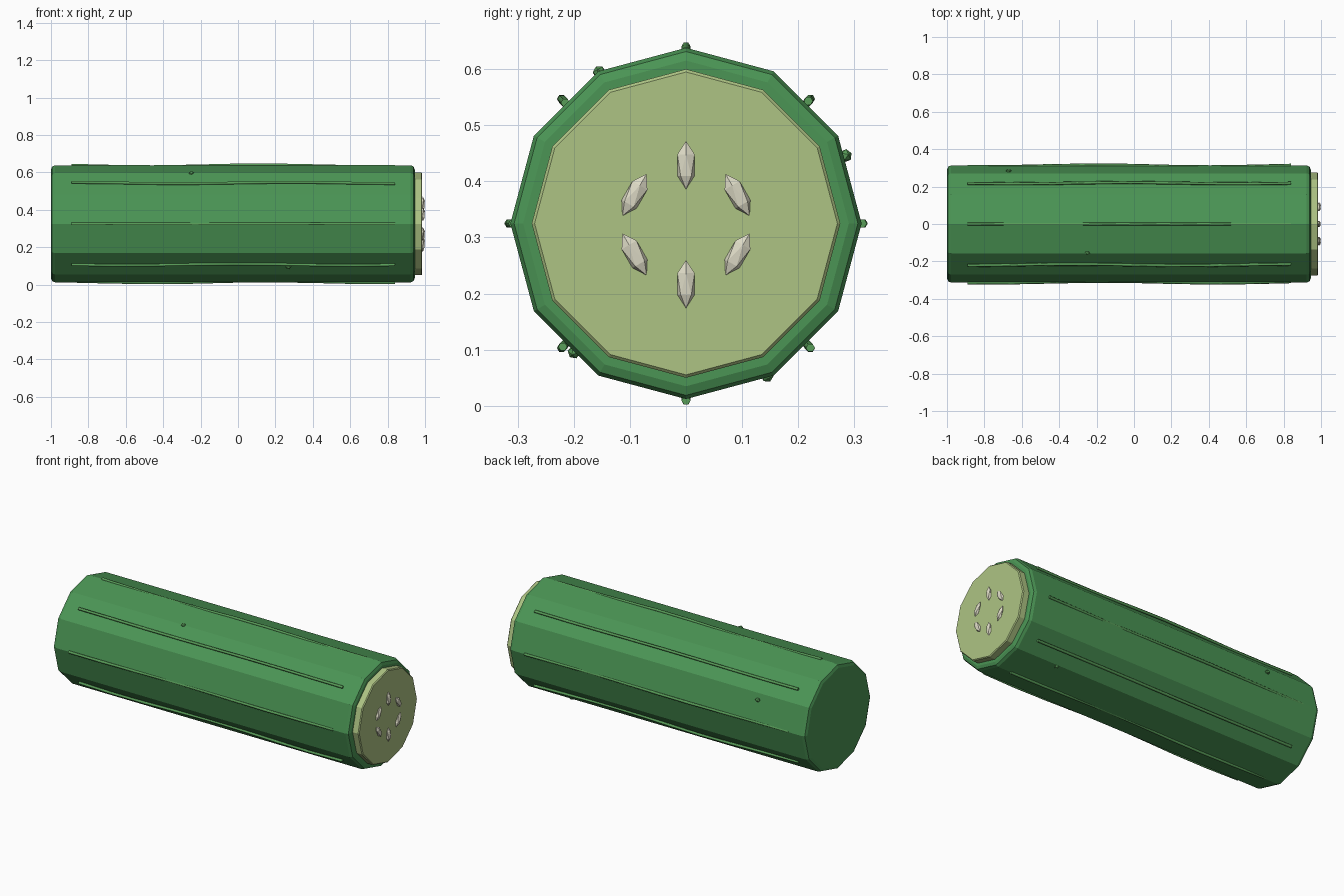
import bpy, bmesh
from math import sin, cos, pi, radians, atan2
from mathutils import Matrix, Vector

if "Cube" in bpy.data.objects:
    bpy.data.objects.remove(bpy.data.objects["Cube"])

CZ = 0.325  # height of the long axis


def material(name, rgb):
    m = bpy.data.materials.new(name)
    m.diffuse_color = (*rgb, 1)
    m.use_nodes = True
    m.node_tree.nodes["Principled BSDF"].inputs["Base Color"].default_value = m.diffuse_color
    return m


rind = material("rind", (0.07, 0.30, 0.09))
ridge_green = material("ridge_green", (0.10, 0.34, 0.10))
flesh = material("flesh", (0.42, 0.55, 0.23))
cream = material("cream", (0.72, 0.70, 0.56))


def add(name, data, mat):
    ob = bpy.data.objects.new(name, data)
    data.materials.append(mat)
    bpy.context.collection.objects.link(ob)
    return ob


def drum(name, x0, x1, r, bevel, segs, mat):
    """Twelve-sided cylinder along x with bevelled end rims."""
    bm = bmesh.new()
    turn = Matrix.Translation(((x0 + x1) / 2, 0, CZ)) @ Matrix.Rotation(pi / 2, 4, 'Y')
    bmesh.ops.create_cone(bm, cap_ends=True, segments=12, radius1=r, radius2=r,
                          depth=x1 - x0, matrix=turn)
    me = bpy.data.meshes.new(name)
    bm.to_mesh(me)
    bm.free()
    ob = add(name, me, mat)
    mod = ob.modifiers.new("rim", 'BEVEL')
    mod.width, mod.segments = bevel, segs
    mod.limit_method, mod.angle_limit = 'ANGLE', radians(45)
    return ob


def nugget(name, loc, size, tilt, mat):
    """Small faceted ellipsoid, long axis turned about x."""
    bm = bmesh.new()
    bmesh.ops.create_icosphere(bm, subdivisions=1, radius=1,
                               matrix=Matrix.Translation(loc) @ Matrix.Rotation(tilt, 4, 'X')
                               @ Matrix.Diagonal((*size, 1)))
    me = bpy.data.meshes.new(name)
    bm.to_mesh(me)
    bm.free()
    return add(name, me, mat)


# Body and cut end
drum("rind_body", -1.0, 0.945, 0.313, 0.022, 2, rind)
drum("flesh_disc", 0.925, 0.985, 0.275, 0.005, 1, flesh)

# Seeds on the cut face
for i, tilt in enumerate((30, 0, -30, 30, 0, -30)):
    a = radians(30 + 60 * i)
    nugget(f"seed_{i + 1}", (0.988, 0.106 * cos(a), CZ - 0.002 + 0.106 * sin(a)),
           (0.012, 0.018, 0.043), radians(tilt), cream)

# Lengthwise ridges that weave gently in and out of the rind
for i in range(8):
    a = i * pi / 4
    base = 0.311 if i % 2 == 0 else 0.309
    cu = bpy.data.curves.new(f"ridge_{i + 1}", 'CURVE')
    cu.dimensions = '3D'
    cu.bevel_depth, cu.bevel_resolution, cu.use_fill_caps = 0.008, 1, True
    sp = cu.splines.new('POLY')
    n = 9
    sp.points.add(n - 1)
    for k, p in enumerate(sp.points):
        x = -0.89 + 1.73 * k / (n - 1)
        r = base + 0.005 * cos(2 * pi * (x + 0.2 - 0.16 * i) / 1.2)
        p.co = (x, r * cos(a), CZ + r * sin(a), 1)
    add(f"ridge_{i + 1}", cu, ridge_green)

# Scattered warts
for i, (x, y, z) in enumerate(((-0.25, -0.155, 0.595), (0.27, -0.2, 0.095),
                               (-0.67, 0.285, 0.446), (0.65, 0.145, 0.053))):
    nugget(f"wart_{i + 1}", (x, y, z), (0.016, 0.012, 0.011),
           atan2(z - CZ, y) - pi / 2, ridge_green)
